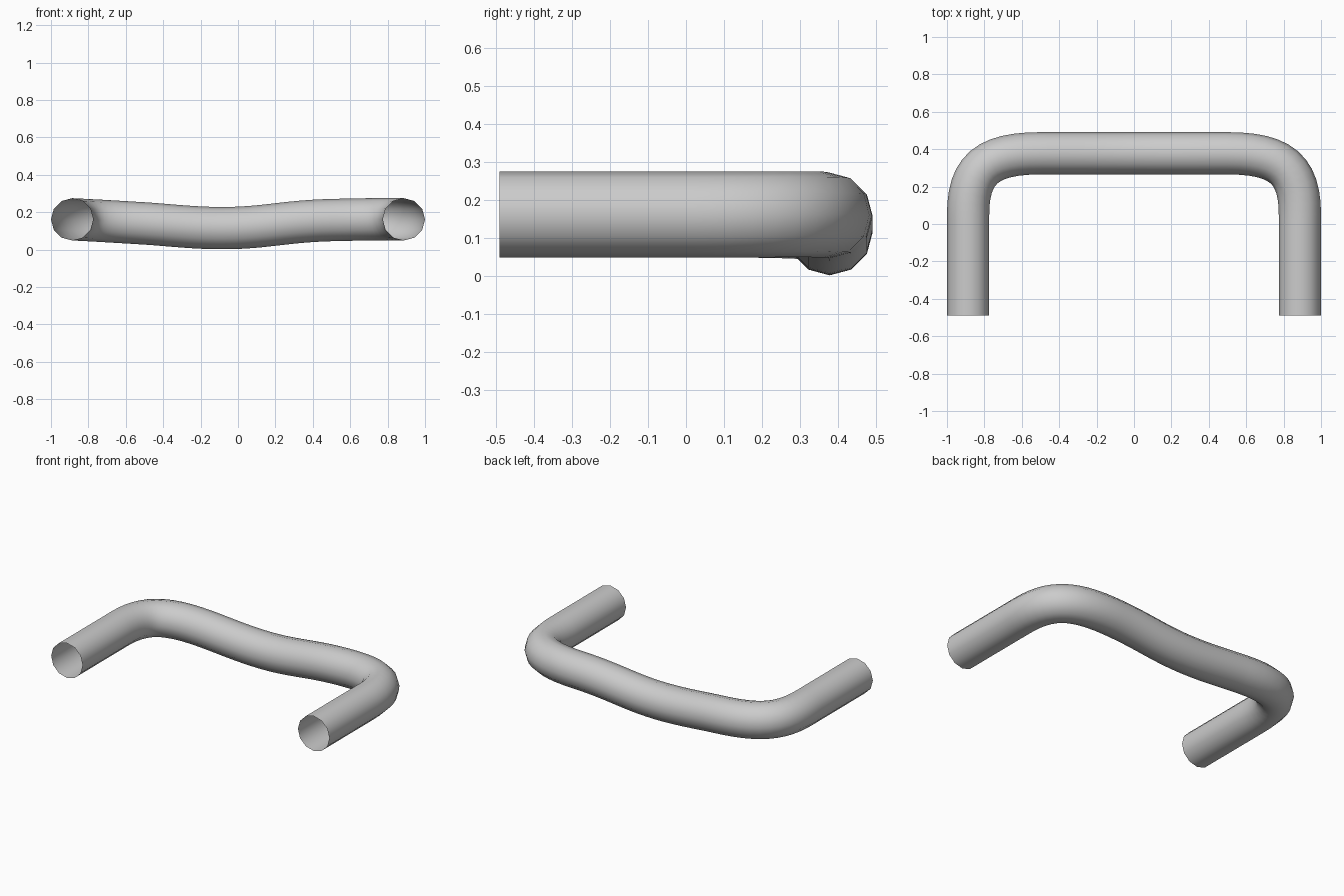
import bpy
from mathutils import Vector

if "Cube" in bpy.data.objects:
    bpy.data.objects.remove(bpy.data.objects["Cube"])

# Bent centre line: (position, tangent, handle length back, handle length ahead)
X, Y, Z = 0.887, 0.378, 0.162
stations = [
    ((-X, -0.49, Z), (0, 1, 0), 0.1, 0.1),
    ((-X, 0.05, Z), (0, 1, 0), 0.1, 0.24),
    ((-0.5, Y, 0.14), (1, 0, -0.062), 0.29, 0.13),
    ((-0.08, Y, 0.115), (1, 0, 0), 0.16, 0.22),
    ((0.5, Y, 0.158), (1, 0, 0.025), 0.25, 0.29),
    ((X, 0.05, Z), (0, -1, 0), 0.24, 0.1),
    ((X, -0.49, Z), (0, -1, 0), 0.1, 0.1),
]

# Open-ended twelve-sided tube
curve = bpy.data.curves.new("bent_tube", "CURVE")
curve.dimensions = "3D"
curve.twist_mode = "Z_UP"
curve.resolution_u = 12
curve.bevel_depth = 0.113
curve.bevel_resolution = 4
curve.use_fill_caps = False
spline = curve.splines.new("BEZIER")
spline.bezier_points.add(len(stations) - 1)
for bp, (pos, tan, back, ahead) in zip(spline.bezier_points, stations):
    p, t = Vector(pos), Vector(tan).normalized()
    bp.handle_left_type = bp.handle_right_type = "FREE"
    bp.co, bp.handle_left, bp.handle_right = p, p - t * back, p + t * ahead
spline.use_smooth = True

tube = bpy.data.objects.new("bent_tube", curve)
bpy.context.collection.objects.link(tube)
bpy.context.view_layer.objects.active = tube
tube.select_set(True)
bpy.ops.object.convert(target="MESH")
bpy.ops.object.shade_smooth()
